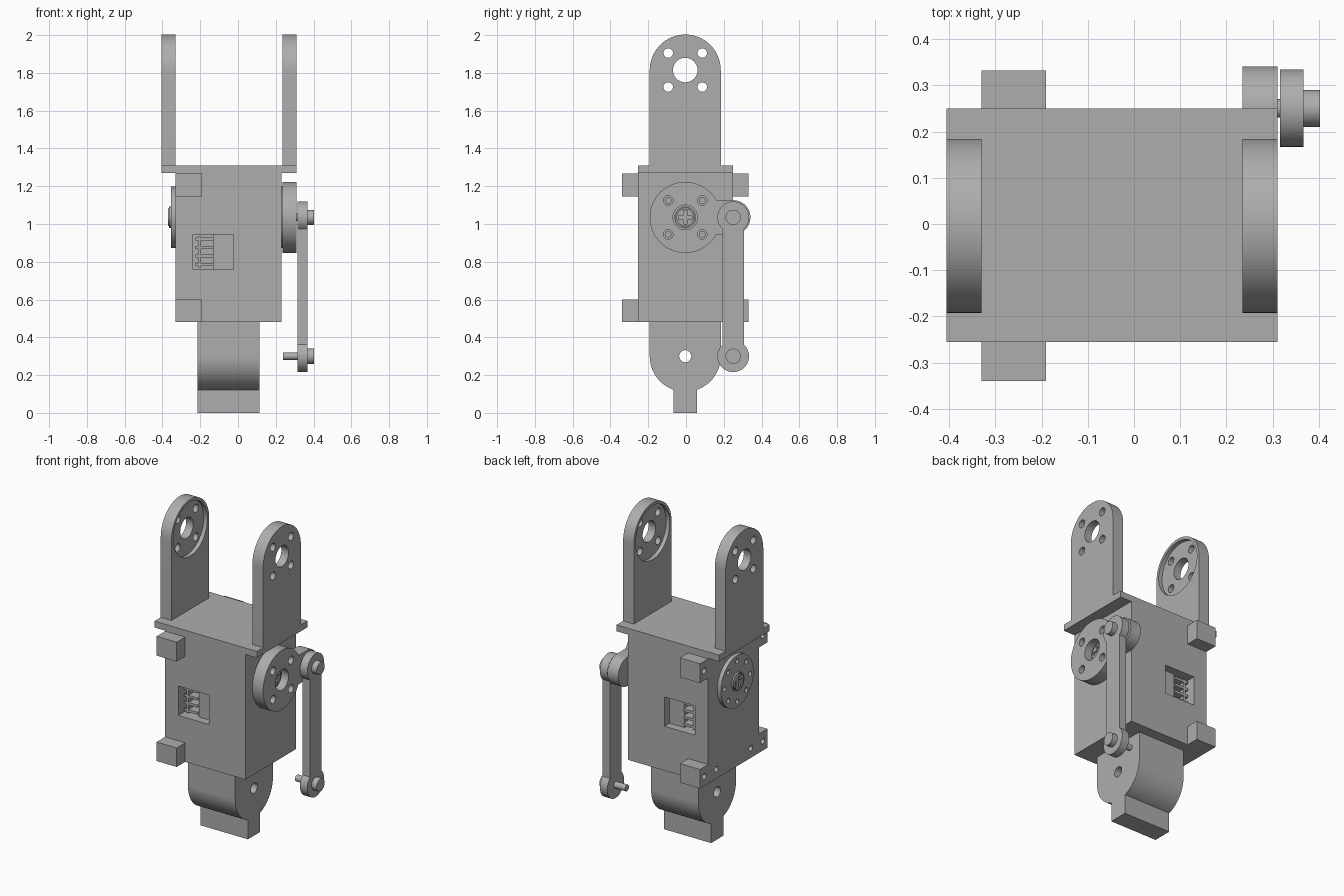
import bpy, bmesh
from math import sin, cos, radians, pi

if "Cube" in bpy.data.objects:
    bpy.data.objects.remove(bpy.data.objects["Cube"], do_unlink=True)

GREY = bpy.data.materials.new("plain grey")
colour = (0.42, 0.42, 0.42, 1)
GREY.diffuse_color = colour
GREY.use_nodes = True
GREY.node_tree.nodes["Principled BSDF"].inputs["Base Color"].default_value = colour

CY = -0.004       # centre line of the round parts
SHAFT_Z = 1.035   # height of the drive shaft
PIVOT_Z = 1.815   # height of the bracket pivot
ROD_Y, ROD_Z = 0.25, 0.3


def arc(cy, cz, r, a0, a1, n=32):
    return [(cy + r * cos(radians(a0 + (a1 - a0) * i / n)),
             cz + r * sin(radians(a0 + (a1 - a0) * i / n))) for i in range(n + 1)]


def prism(name, x0, x1, profile):
    """Extrude a side profile (y, z) along x."""
    bm = bmesh.new()
    face = bm.faces.new([bm.verts.new((x0, y, z)) for y, z in profile])
    ext = bmesh.ops.extrude_face_region(bm, geom=[face])
    moved = [v for v in ext["geom"] if isinstance(v, bmesh.types.BMVert)]
    bmesh.ops.translate(bm, vec=(x1 - x0, 0, 0), verts=moved)
    bmesh.ops.recalc_face_normals(bm, faces=bm.faces)
    mesh = bpy.data.meshes.new(name)
    bm.to_mesh(mesh)
    bm.free()
    mesh.materials.append(GREY)
    obj = bpy.data.objects.new(name, mesh)
    bpy.context.collection.objects.link(obj)
    return obj


def box(name, x0, x1, y0, y1, z0, z1):
    return prism(name, x0, x1, [(y0, z0), (y1, z0), (y1, z1), (y0, z1)])


def rod(name, x0, x1, y, z, r, n=40):
    return prism(name, x0, x1, arc(y, z, r, 0, 360, n)[:-1])


def cut(obj, cutters):
    """Subtract every cutter, then discard the cutters."""
    for c in cutters:
        c.hide_render = True
        mod = obj.modifiers.new("cut", "BOOLEAN")
        mod.operation, mod.solver, mod.object = "DIFFERENCE", "EXACT", c
    bpy.context.view_layer.update()
    deps = bpy.context.evaluated_depsgraph_get()
    mesh = bpy.data.meshes.new_from_object(obj.evaluated_get(deps))
    obj.modifiers.clear()
    obj.data = mesh
    for c in cutters:
        bpy.data.objects.remove(c, do_unlink=True)


def drill(x0, x1, z, offset, r):
    """Four holes in a square pattern around a pivot."""
    return [rod("cutter", x0, x1, CY + sy * offset, z + sz * offset, r, 20)
            for sy in (-1, 1) for sz in (-1, 1)]


# Top bracket: plate and two round-ended arms with inner recesses
box("bracket_plate", -0.405, 0.31, -0.255, 0.25, 1.27, 1.31)
arm_profile = [(CY - 0.188, 1.3), (CY + 0.188, 1.3)] + arc(CY, PIVOT_Z, 0.188, 0, 180)
for name, x0, x1, inner in (("bracket_arm_right", -0.405, -0.33, -0.33),
                            ("bracket_arm_left", 0.235, 0.31, 0.235)):
    arm = prism(name, x0, x1, arm_profile)
    cut(arm, drill(x0 - 0.1, x1 + 0.1, PIVOT_Z, 0.09, 0.025)
        + [rod("cutter", x0 - 0.1, x1 + 0.1, CY, PIVOT_Z, 0.065),
           rod("cutter", inner - 0.025, inner + 0.025, CY, PIVOT_Z, 0.17, 64)])

# Motor body with a stepped connector pocket in front and back
body = box("motor_body", -0.33, 0.23, -0.255, 0.25, 0.48, 1.27)
pockets = []
for y, d in ((-0.255, 1), (0.25, -1)):
    for x1, depth in ((-0.025, 0.05), (-0.13, 0.12)):
        lo, hi = sorted((y - d * 0.05, y + d * depth))
        pockets.append(box("cutter", -0.237, x1, lo, hi, 0.76, 0.945))
screw_holes = [rod("cutter", -0.4, -0.28, y, 0.54, 0.018, 20) for y in (-0.175, 0.17)]
cut(body, pockets + screw_holes)

# Connector slats and contacts in the pockets
for side, y, d in (("front", -0.255, 1), ("back", 0.25, -1)):
    lo, hi = sorted((y + d * 0.04, y + d * 0.125))
    for i in range(4):
        z = 0.785 + i * 0.045
        box(f"connector_slat_{side}_{i + 1}", -0.225, -0.13, lo, hi, z - 0.008, z + 0.008)
    box(f"connector_wall_{side}", -0.21, -0.195, lo, hi, 0.77, 0.935)

# Mounting lugs
for side, y0, y1 in (("front", -0.34, -0.25), ("back", 0.245, 0.332)):
    for level, z0, z1 in (("lower", 0.48, 0.6), ("upper", 1.145, 1.267)):
        lug = box(f"mounting_lug_{side}_{level}", -0.33, -0.19, y0, y1, z0, z1)
        cut(lug, [rod("cutter", -0.4, -0.27, (y0 + y1) / 2, (z0 + z1) / 2, 0.018, 20)])

# Drive discs on both sides, each with a hub and a cross-head screw
for side, base, d in (("left", 0.228, 1), ("right", -0.328, -1)):
    def span(a, b):
        return sorted((base + d * a, base + d * b))

    disc = rod(f"drive_disc_{side}", *span(0, 0.027), CY, SHAFT_Z, 0.163, 64)
    cut(disc, [rod("cutter", *span(0.01, 0.1), CY + 0.127 * cos(i * pi / 4 ),
                   SHAFT_Z + 0.127 * sin(i * pi / 4), 0.015, 20) for i in range(8)])
    hub = rod(f"drive_hub_{side}", *span(0.02, 0.037), CY, SHAFT_Z, 0.057)
    cut(hub, [rod("cutter", *span(0.028, 0.1), CY, SHAFT_Z, 0.05)])
    screw = rod(f"drive_screw_{side}", *span(0.02, 0.042), CY, SHAFT_Z, 0.046)
    cut(screw, [box("cutter", *span(0.032, 0.1), CY - a, CY + a, SHAFT_Z - b, SHAFT_Z + b)
                for a, b in ((0.036, 0.01), (0.01, 0.036))])

# Crank plate: round plate with a side arm, recessed over the left disc
crank = prism("crank_plate", 0.235, 0.31,
              arc(CY, SHAFT_Z, 0.188, 29, 331, 56) + arc(ROD_Y, SHAFT_Z, 0.091, -90, 90))
cut(crank, drill(0.1, 0.4, SHAFT_Z, 0.09, 0.025)
    + [rod("cutter", 0.1, 0.4, CY, SHAFT_Z, 0.065),
       rod("cutter", 0.2, 0.26, CY, SHAFT_Z, 0.168, 64)])

# Push rod with round ends and pins
prism("push_rod", 0.316, 0.367,
      arc(ROD_Y, SHAFT_Z, 0.084, -47, 227) + arc(ROD_Y, ROD_Z, 0.084, 133, 407))
for level, z, start in (("upper", SHAFT_Z, 0.3), ("lower", ROD_Z, 0.237)):
    rod(f"rod_pin_{level}", start, 0.32, ROD_Y, z, 0.02, 24)
    rod(f"rod_cap_{level}", 0.36, 0.402, ROD_Y, z, 0.04)

# Lower tab with a rounded bottom, a foot and a pivot hole
tab = prism("lower_tab", -0.215, 0.115,
            [(CY + 0.188, 0.48), (CY + 0.188, 0.3)]
            + arc(CY, 0.3, 0.188, 0, -71) + [(CY + 0.061, 0), (CY - 0.061, 0)]
            + arc(CY, 0.3, 0.188, -109, -180) + [(CY - 0.188, 0.48)])
cut(tab, [rod("cutter", -0.4, 0.4, CY, 0.3, 0.032)])

# Smooth the round walls and keep the edges crisp
bpy.ops.object.select_all(action="DESELECT")
for obj in bpy.context.collection.objects:
    if obj.type == "MESH" and GREY.name in obj.data.materials:
        obj.select_set(True)
        bpy.context.view_layer.objects.active = obj
bpy.ops.object.shade_smooth_by_angle(angle=radians(30))
